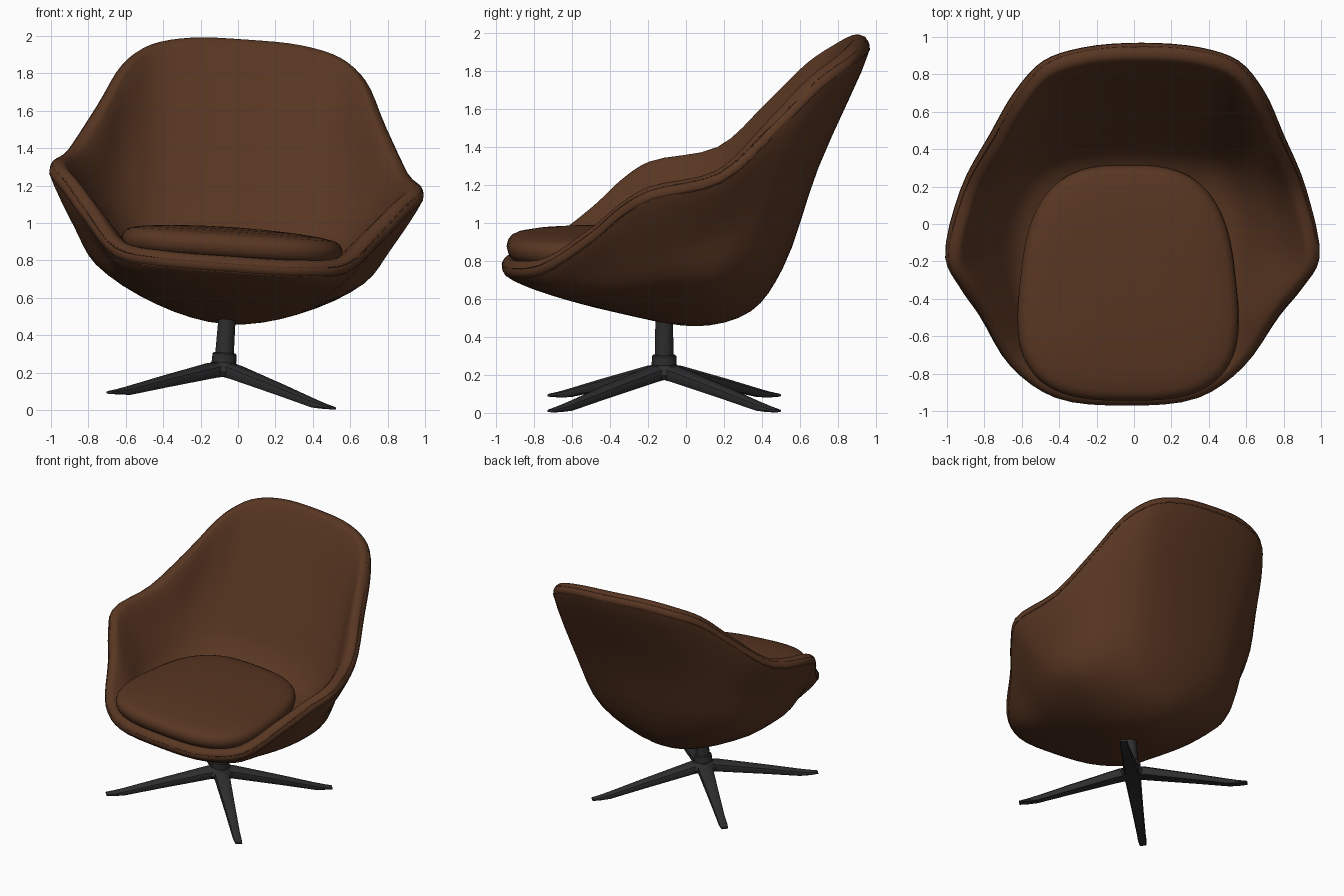
import bpy, bmesh, math
from mathutils import Vector as V, Matrix

if "Cube" in bpy.data.objects:
    bpy.data.objects.remove(bpy.data.objects["Cube"])

# The whole chair leans slightly to the right
TILT = Matrix.Translation((-0.09, 0, 0.045)) @ Matrix.Rotation(0.07, 4, 'Y')


def material(name, col):
    m = bpy.data.materials.new(name)
    m.diffuse_color = (*col, 1)
    m.use_nodes = True
    m.node_tree.nodes["Principled BSDF"].inputs["Base Color"].default_value = m.diffuse_color
    return m


BROWN = material("brown_leather", (0.098, 0.037, 0.016))
BLACK = material("black_metal", (0.027, 0.027, 0.028))


def finish(name, bm, mat, angle=None):
    bmesh.ops.recalc_face_normals(bm, faces=bm.faces)
    me = bpy.data.meshes.new(name)
    bm.to_mesh(me)
    bm.free()
    me.materials.append(mat)
    ob = bpy.data.objects.new(name, me)
    bpy.context.collection.objects.link(ob)
    ob.matrix_world = TILT
    bpy.ops.object.select_all(action='DESELECT')
    ob.select_set(True)
    bpy.context.view_layer.objects.active = ob
    bpy.ops.object.shade_smooth_by_angle(angle=math.radians(angle or 60))
    return ob


def loft(name, rings, mat, start=None, end=None, closed=False, angle=None):
    """Skin a list of closed rings; start/end are pole points."""
    bm = bmesh.new()
    loops = [[bm.verts.new(p) for p in r] for r in rings]
    n = len(loops[0])
    pairs = list(zip(loops, loops[1:])) + ([(loops[-1], loops[0])] if closed else [])
    for a, b in pairs:
        for i in range(n):
            j = (i + 1) % n
            bm.faces.new((a[i], a[j], b[j], b[i]))
    for pole, loop in ((start, loops[0]), (end, loops[-1])):
        if pole is not None:
            p = bm.verts.new(pole)
            for i in range(n):
                bm.faces.new((p, loop[i], loop[(i + 1) % n]))
    return finish(name, bm, mat, angle)


def spline(p0, p1, p2, p3, u):
    """Centripetal Catmull-Rom point between p1 and p2."""
    t = [0]
    for a, b in ((p0, p1), (p1, p2), (p2, p3)):
        t.append(t[-1] + max((b - a).length, 1e-4) ** 0.5)
    x = t[1] + u * (t[2] - t[1])
    mix = lambda a, b, i, j: a + (b - a) * ((x - t[i]) / (t[j] - t[i]))
    a1, a2, a3 = mix(p0, p1, 0, 1), mix(p1, p2, 1, 2), mix(p2, p3, 2, 3)
    return mix(mix(a1, a2, 0, 2), mix(a2, a3, 1, 3), 1, 2)


def closed_ring(half, steps=4):
    """Mirror a half ring (front to back) and smooth it."""
    pts = half + [V((-p.x, p.y, p.z)) for p in half[-2:0:-1]]
    n = len(pts)
    return [spline(pts[i - 1], pts[i], pts[(i + 1) % n], pts[(i + 2) % n], s / steps)
            for i in range(n) for s in range(steps)]


def vecs(rows):
    return [V(r) for r in rows]


# Shell key rings, half of each, from front centre round the arm to back centre
low = [V((0.38 * math.sin(math.pi * i / 11), -0.025 - 0.37 * math.cos(math.pi * i / 11), 0.495))
       for i in range(12)]
mid = vecs([(0, -.72, .585), (.31, -.67, .59), (.48, -.55, .60), (.60, -.39, .63),
            (.68, -.23, .66), (.725, -.05, .69), (.71, .13, .70), (.62, .285, .71),
            (.495, .40, .72), (.36, .465, .72), (.18, .50, .72), (0, .51, .72)])
high = vecs([(0, -.885, .65), (.37, -.84, .655), (.57, -.70, .67), (.71, -.46, .78),
             (.805, -.28, .84), (.855, -.10, .89), (.80, .17, .96), (.71, .40, 1.08),
             (.595, .555, 1.20), (.455, .65, 1.25), (.25, .69, 1.26), (0, .70, 1.26)])
rim = vecs([(0, -.92, .73), (.37, -.88, .735), (.585, -.73, .765), (.755, -.485, .94),
            (.87, -.33, 1.075), (.95, -.18, 1.165), (.875, .17, 1.245), (.75, .44, 1.49),
            (.635, .67, 1.72), (.505, .82, 1.825), (.30, .89, 1.875), (0, .912, 1.885)])
inner = vecs([(0, -.86, .76), (.35, -.82, .76), (.53, -.68, .79), (.63, -.47, .88),
              (.71, -.29, .95), (.75, -.12, .99), (.71, .14, 1.02), (.64, .32, 1.10),
              (.535, .445, 1.20), (.41, .52, 1.24), (.20, .55, 1.25), (0, .56, 1.25)])
deck_xy = [(0, -.78), (.33, -.75), (.48, -.63), (.54, -.45), (.56, -.30), (.56, -.12),
           (.54, .04), (.49, .17), (.41, .26), (.30, .295), (.15, .31), (0, .315)]
deck = [V((x, y, 0.76 + 0.08 * i / 11)) for i, (x, y) in enumerate(deck_xy)]


def rim_ring(deg, lift=0):
    """Ring on the rounded rim; +90 is the outer side, -90 the inner side."""
    out, a = [], math.radians(deg)
    for k, (o, c, i) in enumerate(zip(high, rim, inner)):
        r = 0.05 + 0.006 * k / 11 + lift
        d = (c - (o + i) / 2).normalized()
        w = o - i
        n = (w - d * w.dot(d)).normalized()
        out.append(c + r * (n * math.sin(a) + d * math.cos(a)))
    return out


# Shell: outside, rounded rim, inside, in one skin
keys = [closed_ring(r) for r in (low, mid, high, rim_ring(90), rim_ring(45), rim_ring(0),
                                 rim_ring(-45), rim_ring(-90), inner, deck)]
bottom, floor = V((0, 0.06, 0.415)), V((0, -0.2, 0.80))
columns = []
for k in range(len(keys[0])):
    line = [bottom] + [r[k] for r in keys] + [floor]
    a, b = 2 * line[0] - line[1], 2 * line[-1] - line[-2]
    a.z, b.z = line[1].z, line[-2].z
    line = [a] + line + [b]
    columns.append([spline(*line[i:i + 4], s / 4)
                    for i in range(len(line) - 3) for s in range(4)][1:])
loft("shell", list(zip(*columns)), BROWN, bottom, floor)

# Thin seams following the rim
for name, deg in (("outer_seam", 75), ("inner_seam", 15)):
    path = closed_ring(rim_ring(deg, -0.002))
    n, rings = len(path), []
    for i, p in enumerate(path):
        t = (path[(i + 1) % n] - path[i - 1]).normalized()
        s = t.cross(V((0, 0, 1))).normalized()
        u = s.cross(t)
        rings.append([p + 0.004 * (s * math.cos(q) + u * math.sin(q))
                      for q in [math.tau * j / 6 for j in range(6)]])
    loft(name, rings, BROWN, closed=True)

# Seat cushion: egg-shaped outline with a domed top
outline = []
for i in range(72):
    f = math.tau * i / 72
    s, c = math.sin(f), math.cos(f)
    y = -0.63 * math.copysign(abs(c) ** 0.68, c)
    outline.append((math.copysign(abs(s) ** 0.68, s) * (0.58 - 0.1 * y), y))
levels = [(.92, .772), (.97, .785), (.99, .81), (1, .835), (.99, .862), (.965, .883),
          (.92, .897), (.80, .911), (.60, .923), (.30, .932)]
loft("seat_cushion", [[(x * k, -0.315 + y * k, z) for x, y in outline] for k, z in levels],
     BROWN, (0, -0.315, .772), (0, -0.315, .935))


def turned(name, profile):
    rings = [[(r * math.cos(math.tau * i / 32), -0.115 + r * math.sin(math.tau * i / 32), z)
              for i in range(32)] for r, z in profile]
    loft(name, rings, BLACK, (0, -0.115, profile[0][1]), (0, -0.115, profile[-1][1]), angle=35)


# Column, collar and hub
turned("column", [(0.050, 0.24), (0.045, 0.50)])
turned("hub", [(0.085, 0.135), (0.10, 0.16), (0.085, 0.19), (0.066, 0.21),
               (0.064, 0.255), (0.058, 0.262)])

# Four tapered legs: (reach, bottom, top, half width)
sections = [(0.0, .14, .215, .06), (0.10, .125, .20, .058), (0.45, .056, .113, .042),
            (0.71, .003, .045, .032), (0.78, .0, .028, .032), (0.845, .0, .015, .026)]
for k, name in enumerate(("back_right_leg", "back_left_leg", "front_left_leg", "front_right_leg")):
    turn = Matrix.Translation((0, -0.115, 0)) @ Matrix.Rotation(math.radians(45 + 90 * k), 4, 'Z')
    rings = []
    for r, b, t, w in sections:
        h = t - b
        prof = [(-w * .8, b), (w * .8, b), (w, b + h * .3), (w * .9, b + h * .75),
                (w * .5, t), (-w * .5, t), (-w * .9, b + h * .75), (-w, b + h * .3)]
        rings.append([turn @ V((r, y, z)) for y, z in prof])
    mids = [turn @ V((r, 0, (b + t) / 2)) for r, b, t, w in (sections[0], sections[-1])]
    loft(name, rings, BLACK, mids[0], mids[1], angle=40)
